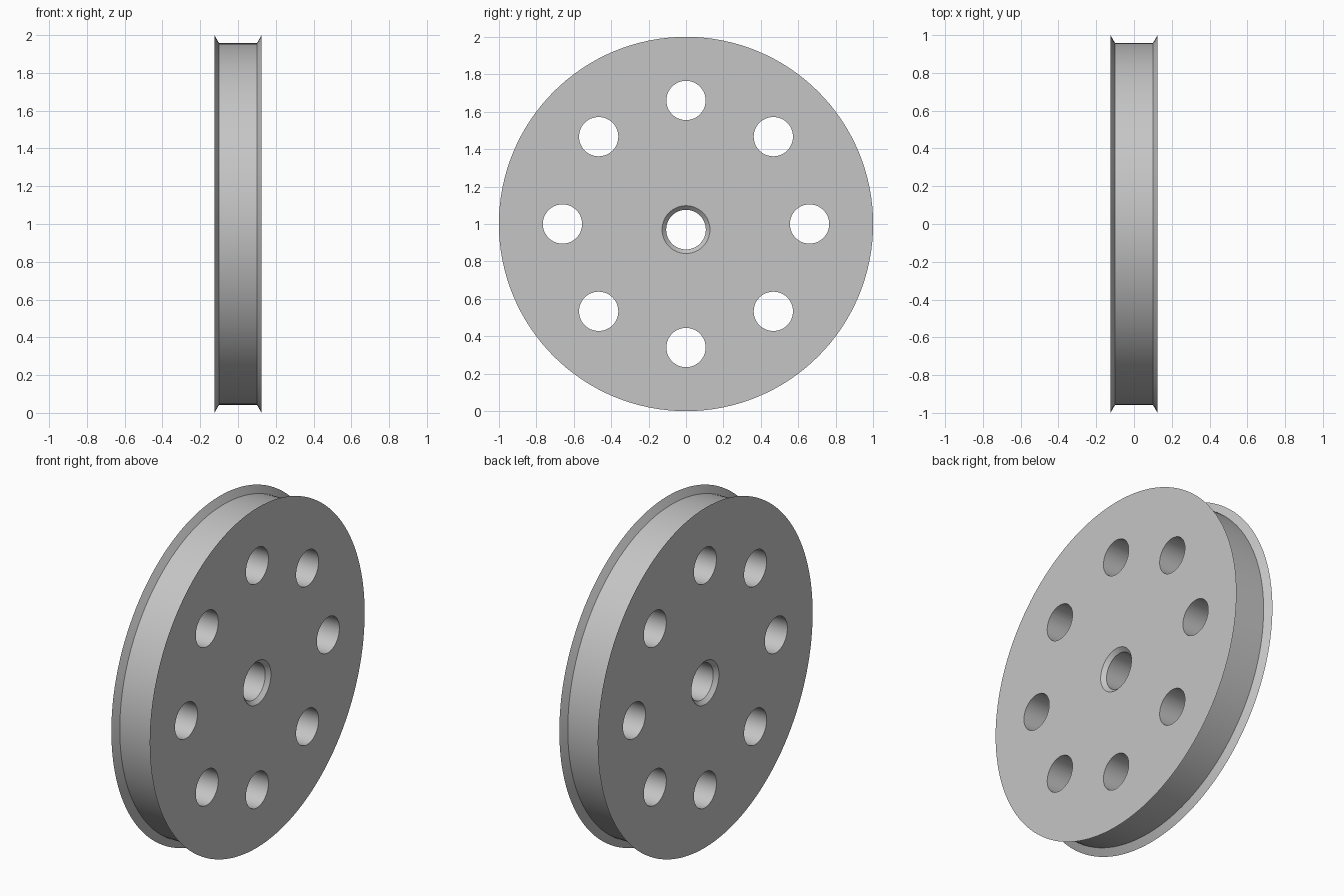
import bpy
import bmesh
from math import cos, sin, pi, radians
from mathutils import Vector

HALF = 0.125          # half width of the wheel
RIM, GROOVE = 1.0, 0.957
HOLE, BORE, CHAMFER = 0.105, 0.106, 0.022

if "Cube" in bpy.data.objects:
    bpy.data.objects.remove(bpy.data.objects["Cube"])

metal = bpy.data.materials.new("plain grey")
metal.use_nodes = True
grey = (0.56, 0.56, 0.56, 1)
metal.diffuse_color = grey
metal.node_tree.nodes["Principled BSDF"].inputs["Base Color"].default_value = grey


def lathe(name, profile, center, segments):
    """Solid of revolution about the x axis from (x, radius) pairs, capped at both ends."""
    bm = bmesh.new()
    rings = []
    for x, r in profile:
        angles = [2 * pi * i / segments for i in range(segments)]
        rings.append([bm.verts.new((x, r * cos(a), r * sin(a))) for a in angles])
    for a, b in zip(rings, rings[1:]):
        for i in range(segments):
            j = (i + 1) % segments
            bm.faces.new((a[i], a[j], b[j], b[i]))
    bm.faces.new(rings[0])
    bm.faces.new(rings[-1])
    bmesh.ops.recalc_face_normals(bm, faces=bm.faces)
    mesh = bpy.data.meshes.new(name)
    bm.to_mesh(mesh)
    bm.free()
    mesh.materials.append(metal)
    obj = bpy.data.objects.new(name, mesh)
    obj.location = center
    bpy.context.collection.objects.link(obj)
    return obj


def cut(target, cutter):
    """Subtract the cutter and discard it."""
    cutter.hide_render = True
    mod = target.modifiers.new("hole", "BOOLEAN")
    mod.operation = "DIFFERENCE"
    mod.solver = "EXACT"
    mod.object = cutter
    bpy.context.view_layer.objects.active = target
    bpy.ops.object.modifier_apply(modifier=mod.name)
    bpy.data.objects.remove(cutter)


# Disc with flared rims and a flat groove between them
hub = Vector((0, 0, 1))
wheel = lathe("pulley_wheel",
              [(-HALF, RIM), (-0.1, GROOVE), (0.1, GROOVE), (HALF, RIM)], hub, 128)

# Ring of eight lightening holes
for k in range(8):
    a = k * pi / 4
    center = hub + 0.66 * Vector((0, cos(a), sin(a)))
    cut(wheel, lathe("hole_cutter", [(-0.3, HOLE), (0.3, HOLE)], center, 48))

# Slightly eccentric bore, chamfered on both sides
mouth = BORE + CHAMFER
bore = [(-0.3, mouth), (-HALF, mouth), (CHAMFER - HALF, BORE),
        (HALF - CHAMFER, BORE), (HALF, mouth), (0.3, mouth)]
cut(wheel, lathe("bore_cutter", bore, hub - Vector((0, 0, 0.03)), 48))

# Smooth the curved walls, keep the edges crisp
bpy.ops.object.select_all(action="DESELECT")
wheel.select_set(True)
bpy.context.view_layer.objects.active = wheel
bpy.ops.object.shade_smooth_by_angle(angle=radians(30))
